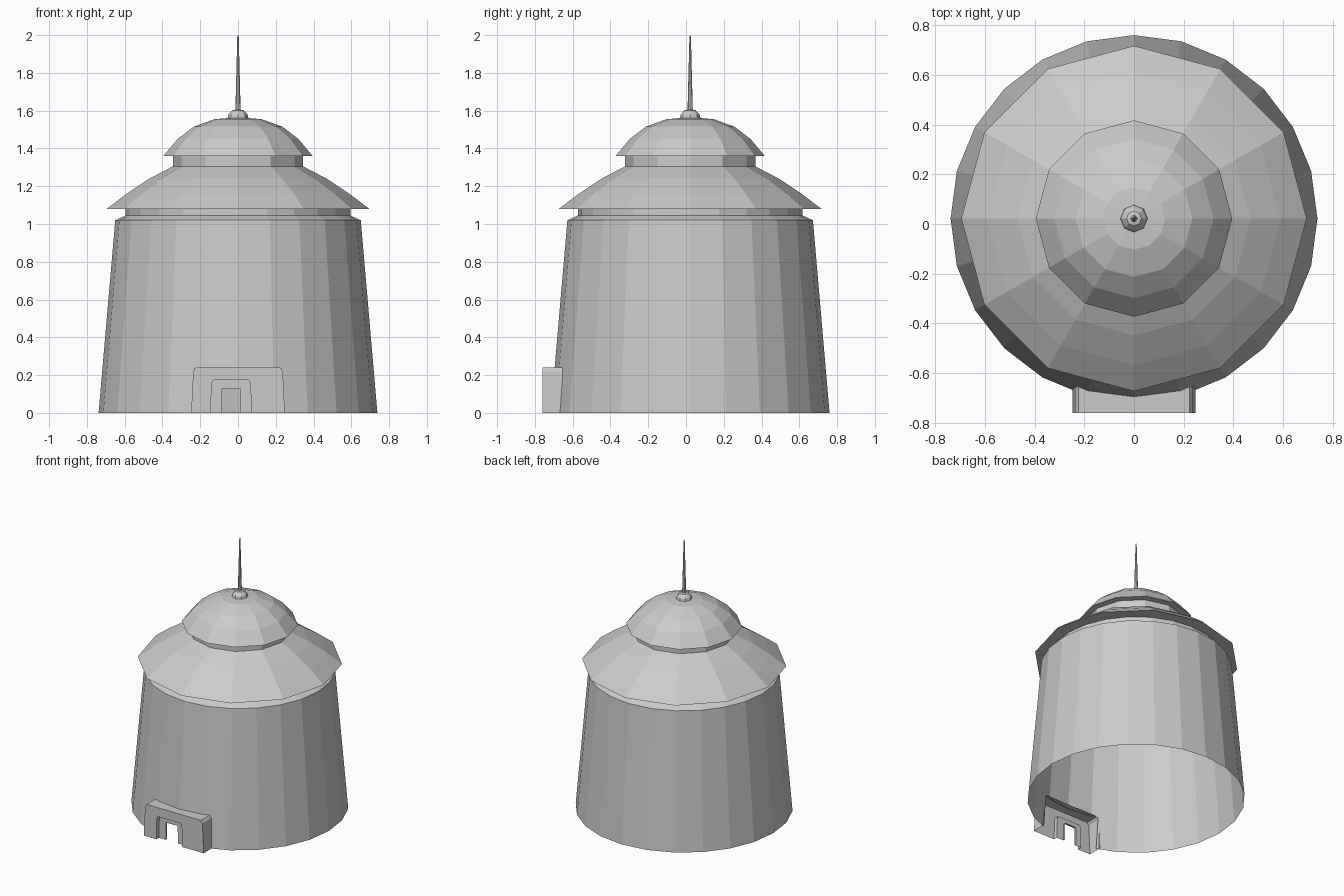
import bpy, bmesh, math
from mathutils import Vector

cube = bpy.data.objects.get("Cube")
if cube:
    bpy.data.objects.remove(cube, do_unlink=True)

stone = bpy.data.materials.new("light grey stone")
stone.use_nodes = True
GREY = (0.6, 0.6, 0.6, 1)
stone.diffuse_color = GREY
stone.node_tree.nodes["Principled BSDF"].inputs["Base Color"].default_value = GREY

AXIS_Y = 0.022  # the tower sits slightly behind the porch


def finish(name, bm):
    bmesh.ops.remove_doubles(bm, verts=bm.verts, dist=1e-5)
    mesh = bpy.data.meshes.new(name)
    bm.to_mesh(mesh)
    bm.free()
    mesh.materials.append(stone)
    obj = bpy.data.objects.new(name, mesh)
    bpy.context.collection.objects.link(obj)
    return obj


def lathe(profile, sides):
    """Turn (radius, height) points around the tower axis, bottom to top."""
    bm = bmesh.new()
    rings = []
    for r, z in profile:
        angles = [2 * math.pi * i / sides for i in range(sides)]
        if r == 0:
            rings.append([bm.verts.new((0, AXIS_Y, z))] * sides)
        else:
            rings.append([bm.verts.new((r * math.cos(a), AXIS_Y + r * math.sin(a), z))
                          for a in angles])
    for low, high in zip(rings, rings[1:]):
        for i in range(sides):
            j = (i + 1) % sides
            corners = [low[i], low[j], high[j], high[i]]
            bm.faces.new(list(dict.fromkeys(corners)))
    return bm


# Tapered wall with shoulder, open below, with an opening behind the porch
wall = lathe([(0.738, 0), (0.65, 1.02), (0.595, 1.045), (0.595, 1.08)], 24)
for point, normal in [((-0.23, 0, 0), (1, 0, 0)), ((0.23, 0, 0), (1, 0, 0)),
                      ((0, 0, 0.235), (0, 0, 1))]:
    front = [f for f in wall.faces if f.calc_center_median().y < -0.5]
    geom = set(front)
    for f in front:
        geom.update(f.edges, f.verts)
    bmesh.ops.bisect_plane(wall, geom=list(geom), plane_co=Vector(point),
                           plane_no=Vector(normal))
opening = []
for f in wall.faces:
    c = f.calc_center_median()
    if abs(c.x) < 0.23 and c.z < 0.235 and c.y < -0.5:
        opening.append(f)
bmesh.ops.delete(wall, geom=opening, context='FACES')
finish("tower_wall", wall)

# Two stacked domes with overhanging eaves
finish("lower_dome", lathe([(0.59, 1.08), (0.695, 1.08), (0.59, 1.16), (0.47, 1.24),
                            (0.345, 1.305)], 12))
finish("upper_neck", lathe([(0.345, 1.305), (0.345, 1.36)], 12))
finish("upper_dome", lathe([(0.345, 1.36), (0.395, 1.36), (0.32, 1.45), (0.235, 1.515),
                            (0.125, 1.555), (0, 1.565)], 12))

# Finial knob and spire
finish("finial_knob", lathe([(0.055, 1.56), (0.05, 1.58), (0.03, 1.602), (0, 1.608)], 8))
finish("spire", lathe([(0.014, 1.6), (0.004, 1.99), (0, 2.0)], 8))


# Porch: nested arches joined into a stepped doorway
def arch(centre, half, top, lean, chamfer, y):
    side = [(half, 0), (half - lean, top - chamfer), (half - lean - chamfer * 0.7, top)]
    left = [(centre - x, y, z) for x, z in side]
    right = [(centre + x, y, z) for x, z in reversed(side)]
    return left + right


FRONT, STEP, INNER, BACK = -0.76, -0.73, -0.715, -0.655
DOOR_X = -0.037
outer = (0, 0.248, 0.24, 0.011, 0.02)
recess = (DOOR_X, 0.107, 0.173, 0.004, 0.015)
door = (DOOR_X, 0.05, 0.13, 0.001, 0.005)
steps = [(outer, BACK), (outer, FRONT), (recess, FRONT), (recess, STEP),
         (door, STEP), (door, INNER)]
bm = bmesh.new()
rows = [[bm.verts.new(p) for p in arch(*shape, y)] for shape, y in steps]
for a, b in zip(rows, rows[1:]):
    for i in range(len(a) - 1):
        bm.faces.new((a[i], b[i], b[i + 1], a[i + 1]))
finish("porch", bm)
